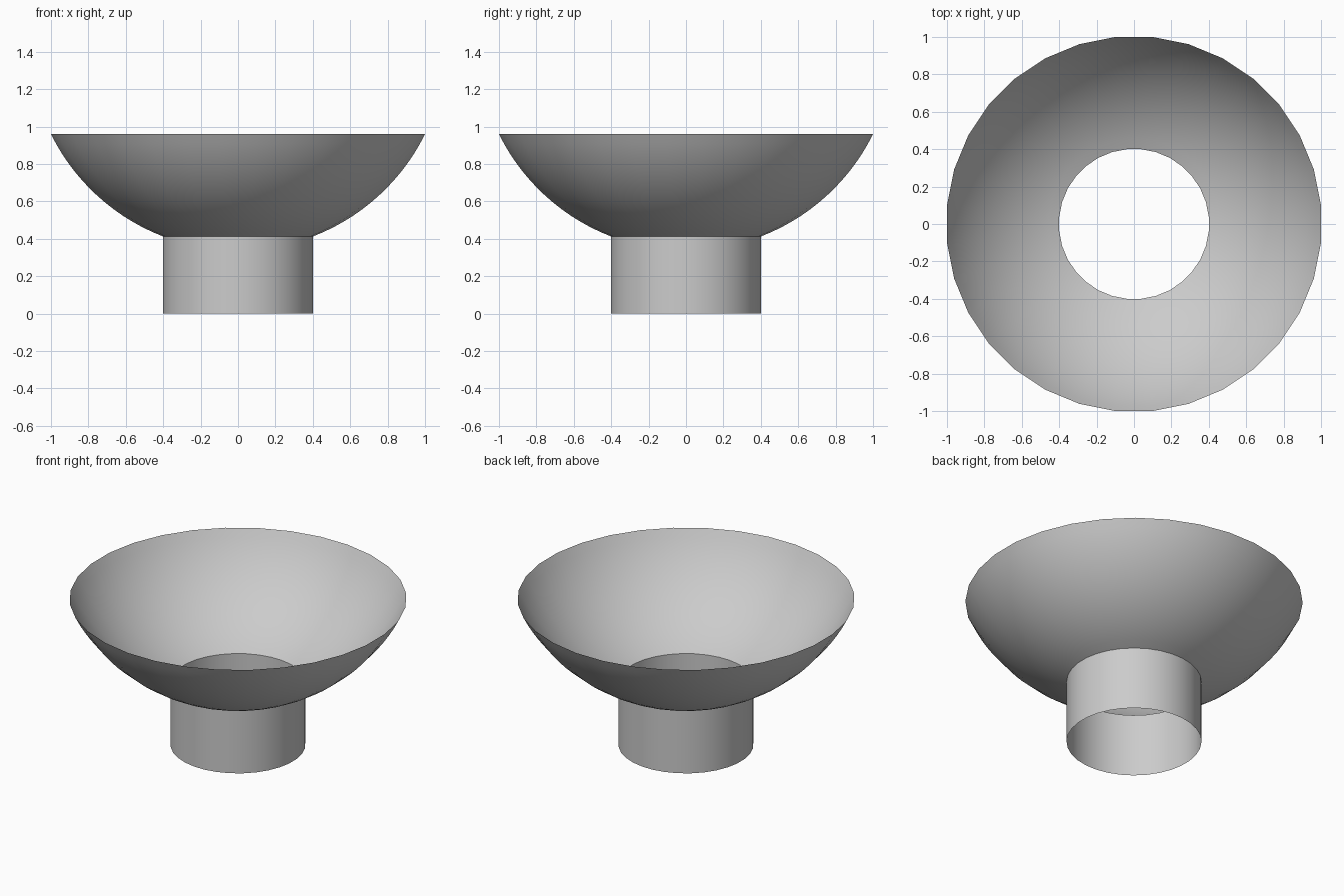
import bpy, bmesh, math

if "Cube" in bpy.data.objects:
    bpy.data.objects.remove(bpy.data.objects["Cube"])

SIDES = 32
HALF = math.pi / SIDES
K = 1 / math.cos(HALF)  # flats, not corners, touch the given radius


def lathe(name, profile):
    """Spin an open (radius, height) profile into a thin shell."""
    bm = bmesh.new()
    rings = [[bm.verts.new((r * K * math.cos(2 * HALF * i + HALF),
                            r * K * math.sin(2 * HALF * i + HALF), z))
              for i in range(SIDES)] for r, z in profile]
    for low, high in zip(rings, rings[1:]):
        for i in range(SIDES):
            j = (i + 1) % SIDES
            bm.faces.new((low[i], low[j], high[j], high[i]))
    mesh = bpy.data.meshes.new(name)
    bm.to_mesh(mesh)
    bm.free()
    obj = bpy.data.objects.new(name, mesh)
    bpy.context.collection.objects.link(obj)
    mesh.shade_smooth()
    return obj


# Open tube that the bowl stands on
lathe("base_tube", [(0.4, 0), (0.4, 0.413)])

# Bowl: a zone of a sphere, open at the rim and the bottom
R, CZ, STEPS = 1.115, 1.453, 14
A0, A1 = math.asin(0.4 / R), math.asin(1 / R)
angles = [A0 + (A1 - A0) * i / STEPS for i in range(STEPS + 1)]
lathe("bowl", [(R * math.sin(a), CZ - R * math.cos(a)) for a in angles])
